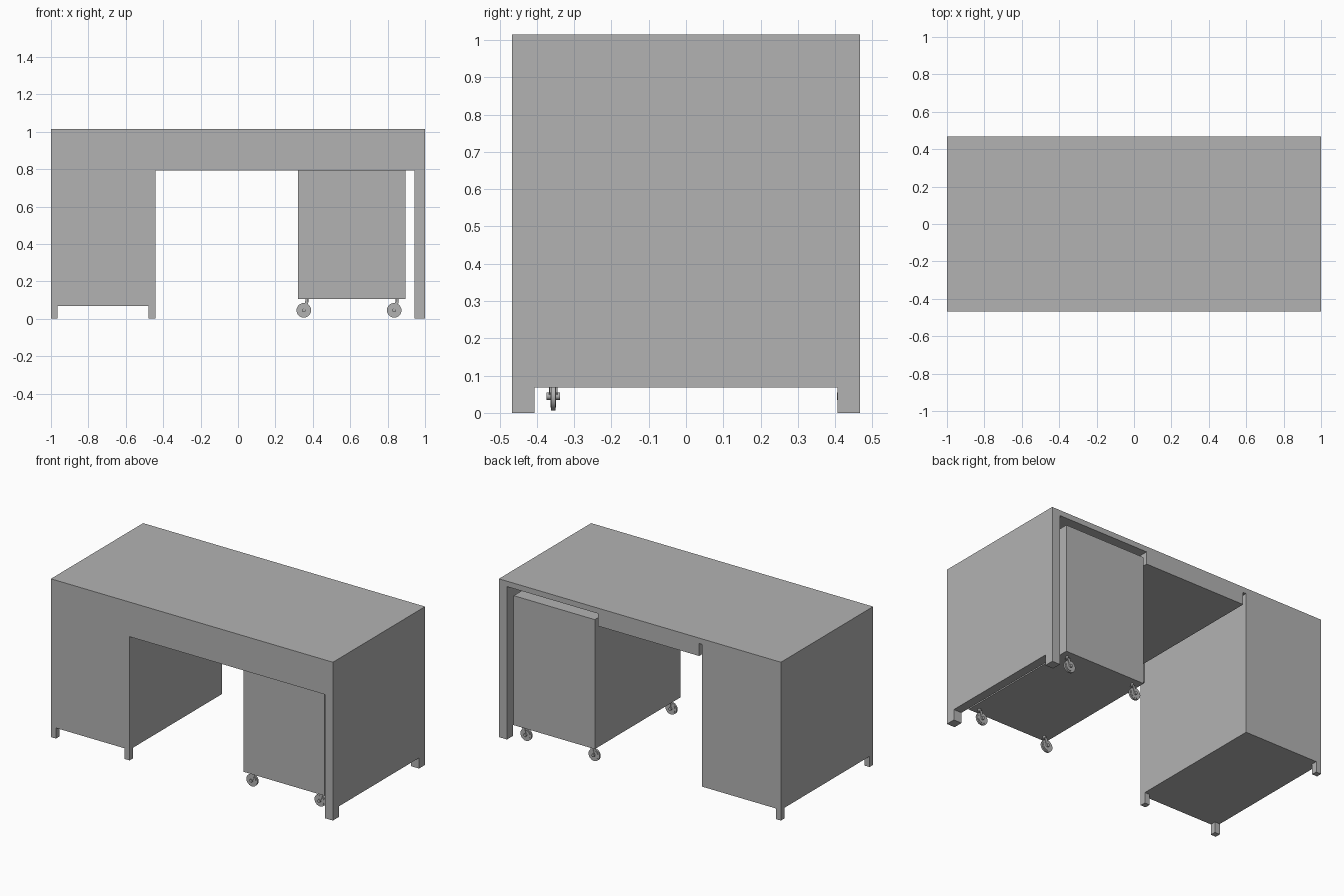
import bpy
import bmesh
import math
from mathutils import Matrix, Vector

cube = bpy.data.objects.get("Cube")
if cube:
    bpy.data.objects.remove(cube, do_unlink=True)

# Single plain grey finish
grey = bpy.data.materials.new("matte_grey")
grey.use_nodes = True
colour = (0.45, 0.45, 0.45, 1)
grey.diffuse_color = colour
grey.node_tree.nodes["Principled BSDF"].inputs["Base Color"].default_value = colour


def make_object(name, bm):
    mesh = bpy.data.meshes.new(name)
    bmesh.ops.recalc_face_normals(bm, faces=bm.faces)
    bm.to_mesh(mesh)
    bm.free()
    mesh.materials.append(grey)
    obj = bpy.data.objects.new(name, mesh)
    bpy.context.collection.objects.link(obj)
    return obj


def add_box(bm, x, y, z):
    """Add a box given its (min, max) range along each axis."""
    size = Vector((x[1] - x[0], y[1] - y[0], z[1] - z[0]))
    centre = Vector((x[0] + x[1], y[0] + y[1], z[0] + z[1])) / 2
    bmesh.ops.create_cube(bm, size=1, matrix=Matrix.Translation(centre) @ Matrix.Diagonal(size.to_4d()))


def box(name, x, y, z):
    bm = bmesh.new()
    add_box(bm, x, y, z)
    return make_object(name, bm)


def add_cylinder(bm, centre, radius, length, axis="Y", sides=24):
    turn = Matrix.Rotation(math.pi / 2, 4, "X") if axis == "Y" else Matrix()
    bmesh.ops.create_cone(bm, cap_ends=True, segments=sides, radius1=radius, radius2=radius,
                          depth=length, matrix=Matrix.Translation(centre) @ turn)


HALF, DEPTH, TOP = 1.0, 0.467, 1.015
SLAB, BASE = 0.98, 0.068          # underside of desktop, underside of carcass
INNER, CAB = 0.943, -0.442        # inner faces of side panel and cabinet
BACK_OF_FRONT = -DEPTH + 0.035
FULL = (-DEPTH, DEPTH)

# Desk carcass
box("desktop", (-HALF, HALF), FULL, (SLAB, TOP))
box("cabinet", (-HALF, CAB), FULL, (BASE, SLAB))
box("side_panel", (INNER, HALF), FULL, (BASE, SLAB))
box("front_apron", (CAB, INNER), (-DEPTH, BACK_OF_FRONT), (0.793, SLAB))
box("drawer", (-0.42, 0.298), (BACK_OF_FRONT, DEPTH), (0.9, SLAB))

# Feet: two under the side panel, three under the cabinet
for side, y in (("front", (-DEPTH, -0.406)), ("back", (0.406, DEPTH))):
    box(f"panel_foot_{side}", (INNER, HALF), y, (0, BASE))
FOOT = 0.036
front_y, back_y = (-DEPTH, -DEPTH + FOOT), (DEPTH - FOOT, DEPTH)
box("cabinet_foot_front_outer", (-HALF, -HALF + FOOT), front_y, (0, BASE))
box("cabinet_foot_front_inner", (CAB - FOOT, CAB), front_y, (0, BASE))
box("cabinet_foot_back_outer", (-HALF, -HALF + FOOT), back_y, (0, BASE))

# Rolling pedestal
box("pedestal", (0.32, 0.895), (-0.4, DEPTH), (0.105, 0.935))


def caster(name, x, y):
    """Wheel with hub and axle, held by a raked fork under a swivel stem."""
    z = 0.045
    bm = bmesh.new()
    add_cylinder(bm, (x, y, z), 0.039, 0.012)
    add_cylinder(bm, (x, y, z), 0.03, 0.016)
    add_cylinder(bm, (x, y, z), 0.01, 0.036, sides=12)
    add_cylinder(bm, (x + 0.016, y, 0.096), 0.008, 0.02, axis="Z", sides=12)
    add_box(bm, (x + 0.006, x + 0.024), (y - 0.012, y + 0.012), (0.086, 0.092))
    for s in (-1, 1):
        inner = y + s * 0.009
        outer = y + s * 0.012
        profile = ((-0.009, -0.004), (0.007, -0.006), (0.024, 0.044), (0.006, 0.044))
        face = bm.faces.new([bm.verts.new((x + px, inner, z + pz)) for px, pz in profile])
        moved = bmesh.ops.extrude_face_region(bm, geom=[face])["geom"]
        for v in moved:
            if isinstance(v, bmesh.types.BMVert):
                v.co.y = outer
        bm.faces.ensure_lookup_table()
        bmesh.ops.holes_fill(bm, edges=bm.edges)
    obj = make_object(name, bm)
    bpy.ops.object.select_all(action="DESELECT")
    obj.select_set(True)
    bpy.context.view_layer.objects.active = obj
    bpy.ops.object.shade_smooth_by_angle(angle=math.radians(35))


for row, y in (("front", -0.356), ("back", 0.423)):
    for side, x in (("right", 0.352), ("left", 0.835)):
        caster(f"caster_{row}_{side}", x, y)
